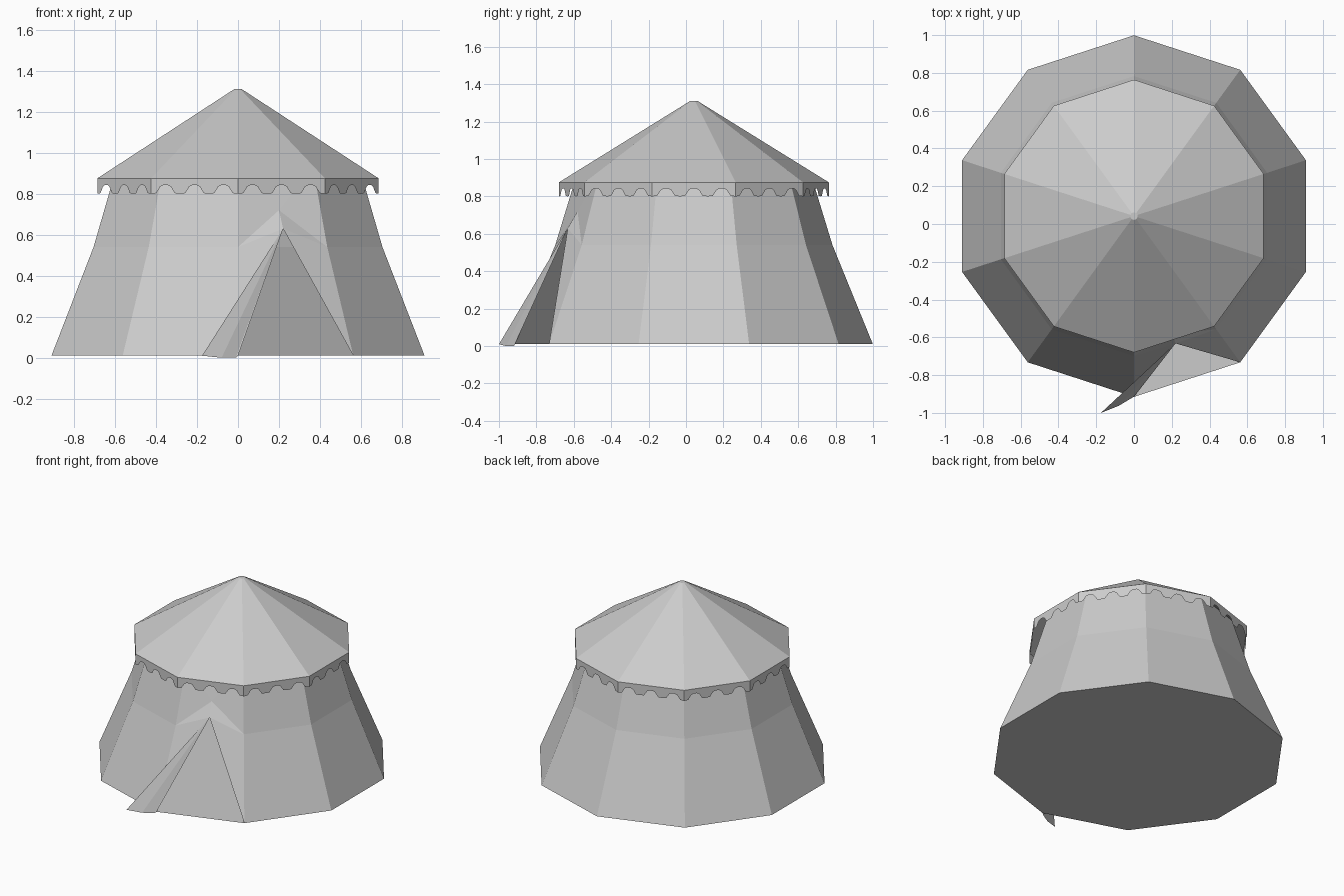
import bpy, math

if "Cube" in bpy.data.objects:
    bpy.data.objects.remove(bpy.data.objects["Cube"])

N, CY = 10, 0.042


def corner(r, k, z):
    a = math.radians(90 + 36 * k)
    return (r * math.cos(a), CY + r * math.sin(a), z)


def make(name, verts, faces):
    me = bpy.data.meshes.new(name)
    me.from_pydata(verts, [], faces)
    me.update()
    ob = bpy.data.objects.new(name, me)
    bpy.context.collection.objects.link(ob)
    return ob


def loft(profile, skip=None):
    """Ten-sided rings joined by quads; one side may be left out."""
    verts = [corner(r, k, z) for r, z in profile for k in range(N)]
    faces = []
    for i in range(len(profile) - 1):
        for k in range(N):
            if k != skip:
                n = (k + 1) % N
                faces.append((i*N + k, i*N + n, (i+1)*N + n, (i+1)*N + k))
    return verts, faces


# Walls, with side 5 (front right) replaced by panels around the doorway
DOOR = 5
verts, faces = loft([(0.957, 0.01), (0.741, 0.54), (0.622, 0.93)], skip=DOOR)
apex = len(verts)
verts += [(0.22, -0.632, 0.63), (0.20, -0.58, 0.72)]
above = apex + 1
L, R = [DOOR + N * i for i in range(3)], [DOOR + 1 + N * i for i in range(3)]
faces += [(L[0], apex, L[1]), (L[1], apex, above), (L[1], above, L[2]),
          (above, R[2], L[2]), (above, R[1], R[2]), (apex, R[1], above),
          (R[0], R[1], apex)]
make("tent_walls", verts, faces)

# Floor
make("floor", [corner(0.957, k, 0.01) for k in range(N)], [tuple(range(N))[::-1]])

# Roof with a tiny flat cap
verts, faces = loft([(0.722, 0.875), (0.02, 1.31)])
faces.append(tuple(range(N, 2 * N)))
make("roof", verts, faces)

# Scalloped valance hanging from the eave: three scallops per side
pattern = [(0.0, 0.80), (0.18, 0.803), (0.32, 0.835), (0.42, 0.842),
           (0.58, 0.842), (0.68, 0.835), (0.82, 0.803)]
verts, faces = [], []
for k in range(N):
    a, b = corner(0.722, k, 0), corner(0.722, k + 1, 0)
    for s in range(3):
        for t, z in pattern:
            u = (s + t) / 3
            x, y = a[0] + (b[0] - a[0]) * u, a[1] + (b[1] - a[1]) * u
            verts += [(x, y, 0.875), (x, y, z)]
m = len(verts) // 2
for i in range(m):
    j = (i + 1) % m
    faces.append((2*i, 2*i + 1, 2*j + 1, 2*j))
make("valance", verts, faces)

# Door flap folded back to the left of the opening
make("door_flap",
     [(0.22, -0.632, 0.63), (-0.175, -1.0, 0.01), (-0.08, -0.962, 0.0),
      (-0.01, -0.92, 0.0), (0.0, -0.915, 0.01)],
     [(0, 1, 2), (0, 2, 3), (0, 3, 4)])
